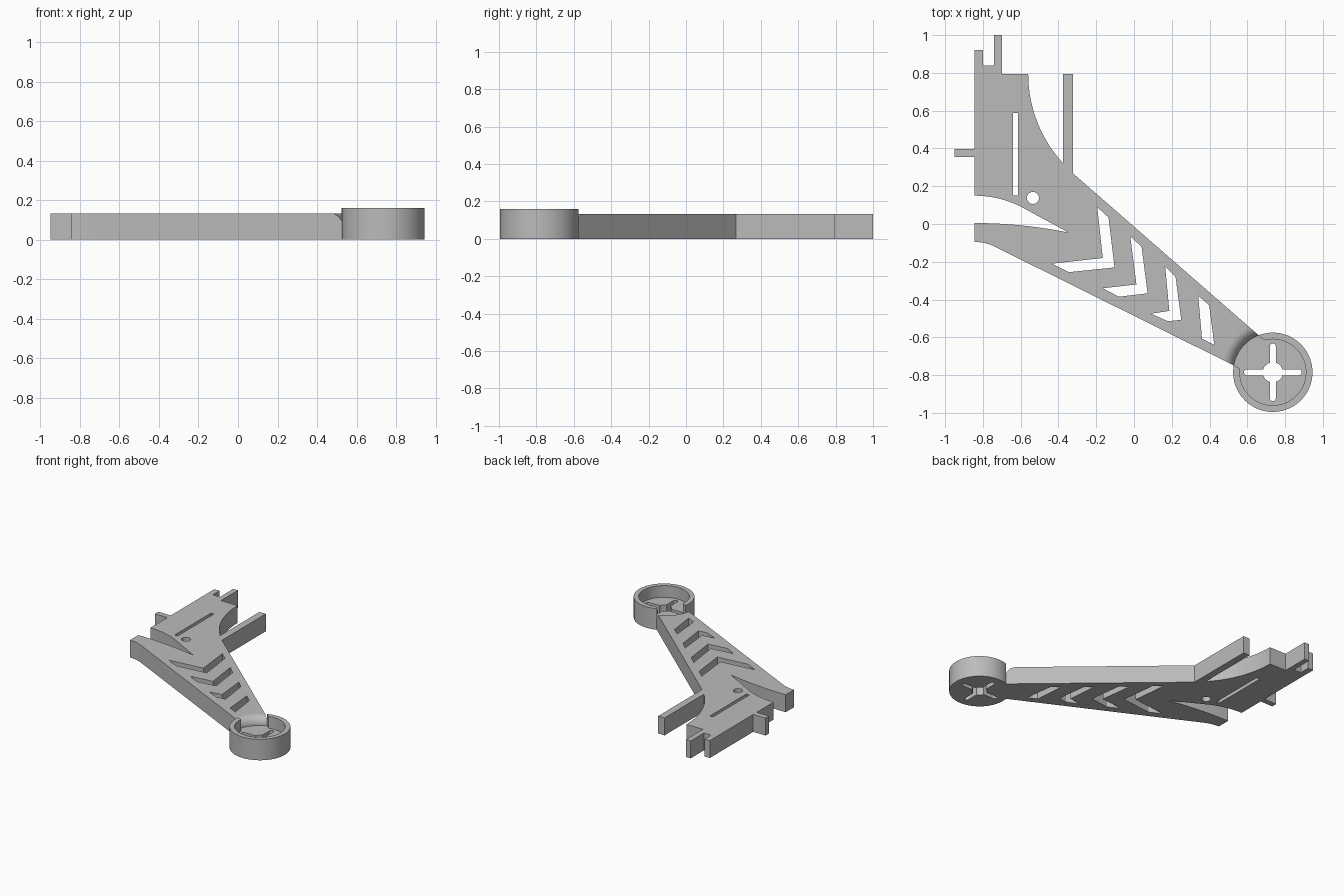
import bpy, bmesh, math
from math import cos, sin, radians, pi

if "Cube" in bpy.data.objects:
    bpy.data.objects.remove(bpy.data.objects["Cube"], do_unlink=True)

PLATE_H, FLOOR_H, RIM_H = 0.133, 0.07, 0.16
CX, CY, RING_R, POCKET_R = 0.735, -0.785, 0.21, 0.175

grey = bpy.data.materials.new("plain grey")
grey.use_nodes = True
grey.diffuse_color = (0.5, 0.5, 0.5, 1)
grey.node_tree.nodes["Principled BSDF"].inputs["Base Color"].default_value = (0.5, 0.5, 0.5, 1)


def arc(cx, cy, r, start, end, n):
    """Points along a circular arc, angles in degrees."""
    angles = [radians(start + (end - start) * i / n) for i in range(n + 1)]
    return [(cx + r * cos(a), cy + r * sin(a)) for a in angles]


def circle(cx, cy, r, n=48):
    return arc(cx, cy, r, 0, 360, n)[:-1]


def make_object(name, bm):
    bmesh.ops.recalc_face_normals(bm, faces=bm.faces)
    mesh = bpy.data.meshes.new(name)
    bm.to_mesh(mesh)
    bm.free()
    mesh.materials.append(grey)
    obj = bpy.data.objects.new(name, mesh)
    bpy.context.collection.objects.link(obj)
    return obj


def prism(name, outlines, z0, z1):
    """Extrude one or more flat outlines between two heights."""
    bm = bmesh.new()
    for outline in outlines:
        face = bm.faces.new([bm.verts.new((x, y, z0)) for x, y in outline])
        out = bmesh.ops.extrude_face_region(bm, geom=[face], use_keep_orig=True)
        verts = [v for v in out["geom"] if isinstance(v, bmesh.types.BMVert)]
        bmesh.ops.translate(bm, verts=verts, vec=(0, 0, z1 - z0))
    return make_object(name, bm)


def lathe(name, profile, cx, cy, n=96):
    """Spin a closed (radius, height) profile whose ends lie on the axis."""
    bm = bmesh.new()
    verts = [bm.verts.new((cx + r, cy, z)) for r, z in profile]
    edges = [bm.edges.new(pair) for pair in zip(verts, verts[1:])]
    bmesh.ops.spin(bm, geom=verts + edges, cent=(cx, cy, 0), axis=(0, 0, 1),
                   angle=2 * pi, steps=n, use_duplicate=False)
    bmesh.ops.remove_doubles(bm, verts=bm.verts, dist=1e-5)
    return make_object(name, bm)


def cut(target, cutter):
    """Subtract the cutter, then discard it."""
    cutter.hide_render = True
    mod = target.modifiers.new("cut", "BOOLEAN")
    mod.operation, mod.solver, mod.object = "DIFFERENCE", "EXACT", cutter
    bpy.ops.object.select_all(action="DESELECT")
    bpy.context.view_layer.objects.active = target
    target.select_set(True)
    bpy.ops.object.modifier_apply(modifier=mod.name)
    bpy.data.objects.remove(cutter, do_unlink=True)


# Arm plate: tabs, curved shoulder, tapering arm, forked tail
outline = [(-0.845, 0.92), (-0.8, 0.92), (-0.8, 0.84), (-0.74, 0.84),
           (-0.74, 1), (-0.7, 1), (-0.7, 0.795)]
outline += arc(0.14, 0.795, 0.7, 180, 222.5, 20)
outline += [(-0.376, 0.795), (-0.322, 0.795), (-0.322, 0.267)]
outline += arc(CX, CY, RING_R, 111, 170, 16)
outline += arc(-0.845, -0.341, 0.246, 63.4, 90, 8)
outline += arc(-0.845, -2.495, 2.5, 90, 78.5, 12)
outline += arc(-0.845, -0.4, 0.55, 63.4, 90, 10)
outline += [(-0.845, 0.355), (-0.95, 0.355), (-0.95, 0.397), (-0.845, 0.397)]
arm_plate = prism("arm_plate", [outline], 0, PLATE_H)

# Openings through the plate: long slot, round hole, chevrons
openings = [
    [(-0.64, 0.15), (-0.614, 0.15), (-0.614, 0.588), (-0.64, 0.588)],
    circle(-0.535, 0.138, 0.032, 32),
    [(-0.195, 0.09), (-0.135, 0.035), (-0.103, -0.23), (-0.345, -0.255),
     (-0.435, -0.21), (-0.165, -0.18)],
    [(-0.02, -0.065), (0.04, -0.12), (0.072, -0.367), (-0.08, -0.385),
     (-0.165, -0.34), (0.013, -0.32)],
    [(0.165, -0.225), (0.22, -0.28), (0.25, -0.507), (0.18, -0.515),
     (0.09, -0.475), (0.187, -0.46)],
    [(0.34, -0.38), (0.398, -0.43), (0.425, -0.64), (0.36, -0.607)],
]
cut(arm_plate, prism("opening_cutter", openings, -0.1, 0.3))

# Rounded drop of the arm's top towards the ring
drop = PLATE_H - FLOOR_H
profile = [(0, FLOOR_H)] + arc(RING_R + drop, FLOOR_H, drop, 180, 90, 12)
profile += [(RING_R + drop, 0.3), (0, 0.3)]
cut(arm_plate, lathe("drop_cutter", profile, CX, CY))

# End ring: cup with a floor, open towards the arm
end_ring = lathe("end_ring", [(0, 0), (RING_R, 0), (RING_R, RIM_H), (POCKET_R, RIM_H),
                              (POCKET_R, FLOOR_H), (0, FLOOR_H)], CX, CY)
gap = [(0.6, -0.537), (0.7, -0.626), (0.57, -0.77), (0.45, -0.71)]
cut(end_ring, prism("gap_cutter", [gap], FLOOR_H, 0.3))

# Cross-shaped hole in the ring floor
reach, half = 0.137, 0.016
cut(end_ring, prism("centre_cutter", [circle(CX, CY, 0.053)], -0.1, 0.3))
for turn in (0, 90):
    dx, dy = reach * cos(radians(turn)), reach * sin(radians(turn))
    slot = arc(CX + dx, CY + dy, half, turn - 90, turn + 90, 8)
    slot += arc(CX - dx, CY - dy, half, turn + 90, turn + 270, 8)
    cut(end_ring, prism("slot_cutter", [slot], -0.1, 0.3))

# Smooth curved walls, keep edges sharp
for obj in (arm_plate, end_ring):
    bpy.ops.object.select_all(action="DESELECT")
    bpy.context.view_layer.objects.active = obj
    obj.select_set(True)
    bpy.ops.object.shade_smooth_by_angle(angle=radians(30))
